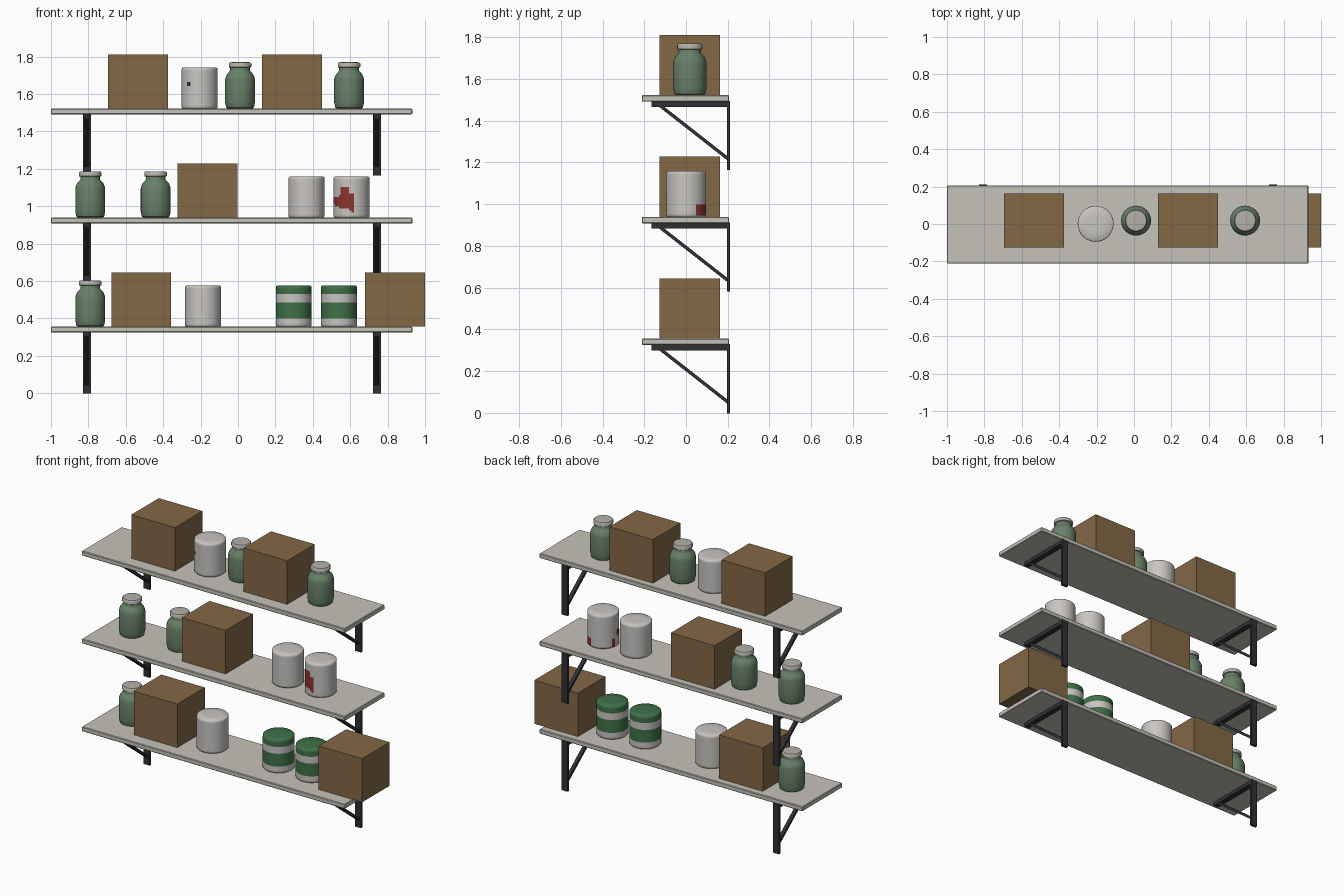
import bpy, bmesh, math
from mathutils import Vector

if "Cube" in bpy.data.objects:
    bpy.data.objects.remove(bpy.data.objects["Cube"])


def material(name, rgb):
    m = bpy.data.materials.new(name)
    m.diffuse_color = (*rgb, 1)
    m.use_nodes = True
    m.node_tree.nodes["Principled BSDF"].inputs["Base Color"].default_value = m.diffuse_color
    return m


SHELF = material("shelf grey", (0.56, 0.54, 0.49))
METAL = material("black metal", (0.03, 0.03, 0.033))
CARD = material("cardboard brown", (0.23, 0.14, 0.062))
TIN = material("tin white", (0.58, 0.56, 0.54))
GREEN = material("label green", (0.05, 0.165, 0.065))
RED = material("paint red", (0.26, 0.035, 0.03))
GLASS = material("jar green", (0.14, 0.215, 0.14))
LID = material("lid grey", (0.46, 0.44, 0.41))


def finish(name, bm, mats, loc, angle=None):
    bmesh.ops.recalc_face_normals(bm, faces=bm.faces)
    me = bpy.data.meshes.new(name)
    bm.to_mesh(me)
    bm.free()
    for m in mats:
        me.materials.append(m)
    ob = bpy.data.objects.new(name, me)
    ob.location = loc
    bpy.context.collection.objects.link(ob)
    if angle:
        bpy.ops.object.select_all(action='DESELECT')
        ob.select_set(True)
        bpy.context.view_layer.objects.active = ob
        bpy.ops.object.shade_smooth_by_angle(angle=math.radians(angle))
    return ob


def box(name, lo, hi, mat, bevel=0.0):
    lo, hi = Vector(lo), Vector(hi)
    bm = bmesh.new()
    bmesh.ops.create_cube(bm, size=1)
    bmesh.ops.scale(bm, vec=hi - lo, verts=bm.verts)
    if bevel:
        bmesh.ops.bevel(bm, geom=bm.edges[:], offset=bevel, segments=1, affect='EDGES')
    return finish(name, bm, [mat], (lo + hi) / 2)


def lathe(name, profile, mats, rule, loc, segs, angle):
    """Closed turned shape; rule(angle in degrees, height, radius) picks the colour."""
    bm = bmesh.new()
    rings = [[bm.verts.new((r * math.cos(2 * math.pi * i / segs),
                            r * math.sin(2 * math.pi * i / segs), z))
              for i in range(segs)] for r, z in profile]
    for a, b in zip(rings, rings[1:]):
        for i in range(segs):
            j = (i + 1) % segs
            bm.faces.new((a[i], a[j], b[j], b[i]))
    bm.faces.new(rings[0])
    bm.faces.new(rings[-1])
    for f in bm.faces:
        c = f.calc_center_median()
        f.material_index = rule(math.degrees(math.atan2(c.y, c.x)) % 360, c.z, c.xy.length)
    return finish(name, bm, mats, loc, angle)


# rules for the tins
def plain(a, h, r):
    return 0


def spotted(a, h, r):
    return 1 if 228 < a < 237 and 0.12 < h < 0.145 else 0


def striped(a, h, r):
    return 1 if 0.045 < h < 0.13 or h > 0.175 else 0


def spilled(a, h, r):
    if r < 0.09:
        return 0
    if 180 < a < 274:                       # big drip on the front left
        t = (a - 180) / 94
        middle, half = 0.09 - 0.01 * t, 0.015 + 0.035 * t
        if 235 < a < 262:
            return 1 if 0.05 < h < 0.168 else 0
        return 1 if abs(h - middle) < half else 0
    low = 32 < a < 75 or 155 < a < 172      # low splashes on the back
    return 1 if low and 0.01 < h < 0.06 else 0


TIN_SIDE = sorted([0.006 + i * 0.0105 for i in range(20)] + [0.045, 0.13, 0.175])
TIN_PROFILE = [(0.091, 0)] + [(0.096, z) for z in TIN_SIDE] + \
    [(0.095, 0.215), (0.09, 0.219), (0.045, 0.22)]


def tin(x, z, rule=plain, paint=None):
    lathe("tin", TIN_PROFILE, [TIN, paint or TIN], rule, (x, 0.001, z), 48, 100)


JAR_PROFILE = [(0.066, 0), (0.074, 0.006), (0.079, 0.028), (0.08, 0.034), (0.08, 0.155),
               (0.077, 0.168), (0.07, 0.184), (0.058, 0.197), (0.053, 0.203), (0.053, 0.222)]
LID_PROFILE = [(0.055, 0.219), (0.06, 0.222), (0.06, 0.241), (0.055, 0.247), (0.045, 0.248)]


def jar(x, z):
    lathe("jar", JAR_PROFILE, [GLASS], plain, (x, 0.018, z), 32, 40)
    lathe("jar_lid", LID_PROFILE, [LID], plain, (x, 0.018, z), 32, 40)


def carton(x, z):
    box("carton", (x - 0.16, -0.126, z), (x + 0.16, 0.162, z + 0.289), CARD)


def bracket(x, z):
    """Wall bracket under a board whose underside is at z."""
    box("bracket_upright", (x - 0.022, 0.196, z - 0.327), (x + 0.022, 0.212, z + 0.004), METAL)
    box("bracket_arm", (x - 0.018, -0.165, z - 0.025), (x + 0.018, 0.198, z), METAL)
    a, b = Vector((x, -0.125, z - 0.018)), Vector((x, 0.203, z - 0.275))
    strut = box("bracket_strut", (-0.012, -0.5 * (b - a).length, -0.008),
                (0.012, 0.5 * (b - a).length, 0.008), METAL)
    strut.location = (a + b) / 2
    strut.rotation_euler.x = math.atan2(b.z - a.z, b.y - a.y)


# boards with their brackets
TOPS = [0.356, 0.939, 1.522]
for top in TOPS:
    box("shelf_board", (-1, -0.212, top - 0.031), (0.932, 0.207, top), SHELF, 0.004)
    for x in (-0.808, 0.743):
        bracket(x, top - 0.031)

# goods on each shelf
for level, xs in enumerate([(-0.517, 0.84), (-0.163,), (-0.535, 0.289)]):
    for x in xs:
        carton(x, TOPS[level])
for level, xs in enumerate([(-0.79,), (-0.79, -0.44), (0.011, 0.594)]):
    for x in xs:
        jar(x, TOPS[level])
tin(-0.187, TOPS[0])
tin(0.298, TOPS[0], striped, GREEN)
tin(0.54, TOPS[0], striped, GREEN)
tin(0.366, TOPS[1])
tin(0.607, TOPS[1], spilled, RED)
tin(-0.205, TOPS[2], spotted, METAL)
